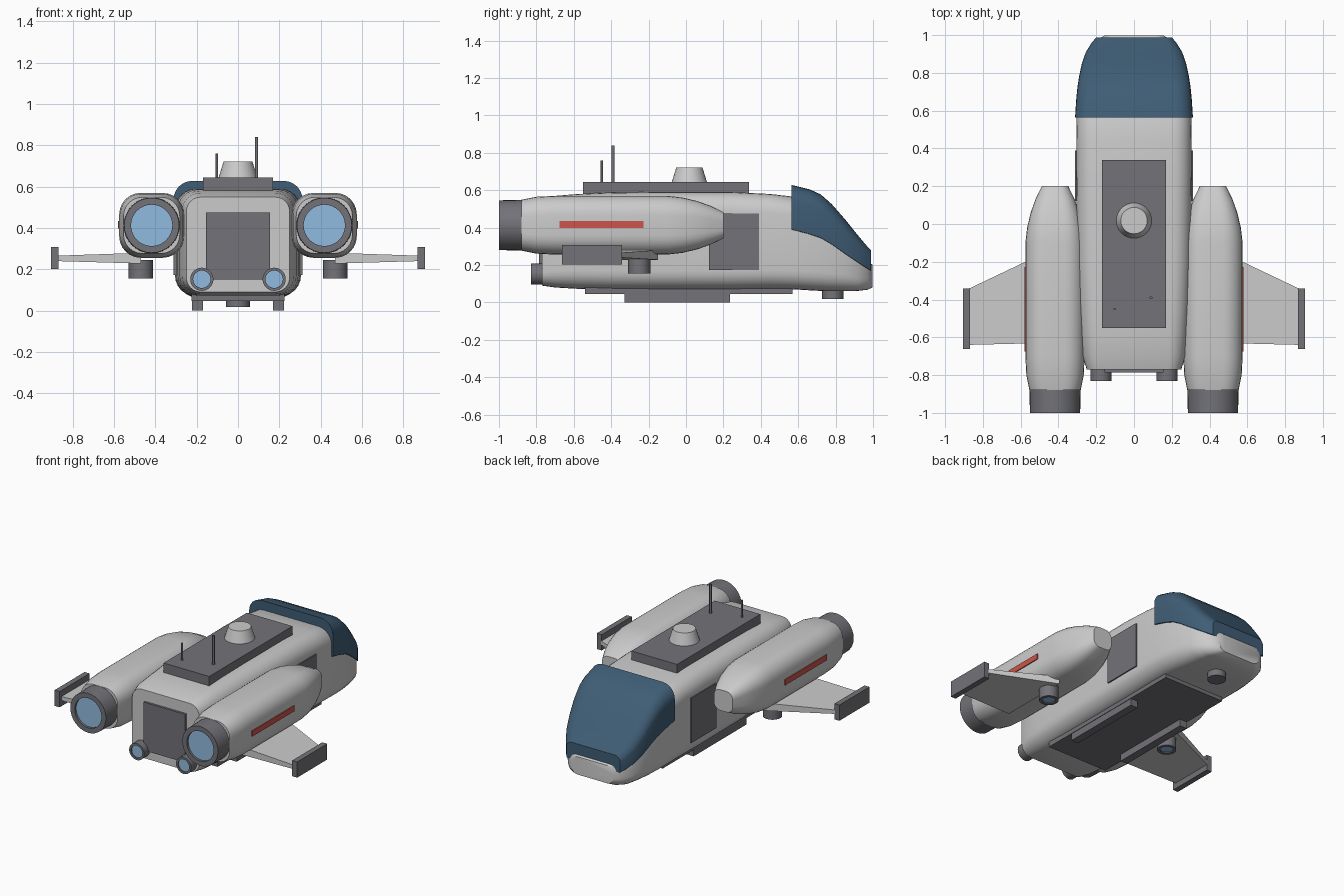
import bpy, bmesh
from math import sin, cos, pi

if "Cube" in bpy.data.objects:
    bpy.data.objects.remove(bpy.data.objects["Cube"])


def material(name, rgb):
    m = bpy.data.materials.new(name)
    m.diffuse_color = (*rgb, 1)
    m.use_nodes = True
    m.node_tree.nodes["Principled BSDF"].inputs["Base Color"].default_value = m.diffuse_color
    return m


DARK = material("dark_grey", (0.17, 0.17, 0.19))
BLUE = material("canopy_blue", (0.05, 0.11, 0.18))
GLOW = material("glow_blue", (0.28, 0.5, 0.75))
RED = material("stripe_red", (0.6, 0.09, 0.07))


def finish(name, bm, mat, mirror):
    bmesh.ops.recalc_face_normals(bm, faces=bm.faces)
    me = bpy.data.meshes.new(name)
    bm.to_mesh(me)
    bm.free()
    ob = bpy.data.objects.new(name, me)
    bpy.context.collection.objects.link(ob)
    if mat:
        me.materials.append(mat)
    if mirror:
        ob.modifiers.new("Mirror", 'MIRROR').use_mirror_merge = False
    bpy.ops.object.select_all(action='DESELECT')
    ob.select_set(True)
    bpy.context.view_layer.objects.active = ob
    bpy.ops.object.shade_smooth_by_angle(angle=0.6)
    return ob


def skin(name, rings, mat=None, mirror=False):
    """Bridge successive point rings and cap both ends."""
    bm = bmesh.new()
    vs = [[bm.verts.new(p) for p in ring] for ring in rings]
    n = len(rings[0])
    for a, b in zip(vs, vs[1:]):
        for i in range(n):
            j = (i + 1) % n
            bm.faces.new((a[i], a[j], b[j], b[i]))
    bm.faces.new(vs[0])
    bm.faces.new(vs[-1])
    return finish(name, bm, mat, mirror)


def rounded(y, hw, zb, zt, rt, rb, cx=0, k=6):
    """Rounded rectangle across the y axis, with top and bottom corner radii."""
    pts = []
    corners = ((1, 1, rt), (-1, 1, rt), (-1, -1, rb), (1, -1, rb))
    for q, (sx, sz, r) in enumerate(corners):
        for i in range(k + 1):
            a = (q + i / k) * pi / 2
            z = zt - r if sz > 0 else zb + r
            pts.append((cx + sx * (hw - r) + r * cos(a), y, z + r * sin(a)))
    return pts


def lathe(name, c, axis, profile, mat=None, mirror=False, n=32):
    """Turn (radius, position) pairs about a line parallel to y or z through c."""
    rings = []
    for r, h in profile:
        circle = [(r * cos(2 * pi * i / n), r * sin(2 * pi * i / n)) for i in range(n)]
        rings.append([(c[0] + u, h, c[1] + v) if axis == 'y' else
                      (c[0] + u, c[1] + v, h) for u, v in circle])
    return skin(name, rings, mat, mirror)


def box(name, x, y, z, mat=None, mirror=False):
    rings = [[(x[0], yy, z[0]), (x[1], yy, z[0]), (x[1], yy, z[1]), (x[0], yy, z[1])] for yy in y]
    return skin(name, rings, mat, mirror)


# Hull: rounded sections from the rear to the nose
skin("hull", [rounded(*s) for s in (
    (-0.77, 0.25, 0.09, 0.55, 0.07, 0.07),
    (-0.70, 0.272, 0.08, 0.57, 0.09, 0.09),
    (-0.58, 0.283, 0.073, 0.58, 0.10, 0.10),
    (-0.42, 0.292, 0.07, 0.587, 0.10, 0.10),
    (-0.20, 0.30, 0.07, 0.59, 0.10, 0.10),
    (0.25, 0.305, 0.07, 0.59, 0.10, 0.10),
    (0.45, 0.305, 0.073, 0.58, 0.10, 0.10),
    (0.58, 0.303, 0.07, 0.565, 0.10, 0.10),
    (0.66, 0.298, 0.065, 0.53, 0.10, 0.10),
    (0.75, 0.288, 0.06, 0.47, 0.10, 0.10),
    (0.85, 0.268, 0.06, 0.36, 0.09, 0.09),
    (0.92, 0.240, 0.062, 0.28, 0.07, 0.07),
    (0.97, 0.200, 0.068, 0.225, 0.05, 0.06),
    (0.998, 0.158, 0.08, 0.20, 0.05, 0.05))])

# Canopy over the nose
skin("canopy", [rounded(*s, 0.004) for s in (
    (0.565, 0.312, 0.39, 0.628, 0.09),
    (0.66, 0.306, 0.365, 0.605, 0.09),
    (0.72, 0.300, 0.345, 0.578, 0.09),
    (0.78, 0.291, 0.31, 0.525, 0.085),
    (0.85, 0.276, 0.26, 0.445, 0.08),
    (0.91, 0.255, 0.22, 0.37, 0.065),
    (0.96, 0.224, 0.187, 0.31, 0.05),
    (0.988, 0.200, 0.17, 0.28, 0.04))], BLUE)

# Engine nacelles
NX, NZ = 0.418, 0.413
skin("nacelle", [rounded(y, r, NZ - r, NZ + r, r * 0.66, r * 0.66, NX) for y, r in (
    (-0.88, 0.136), (-0.80, 0.152), (-0.70, 0.157), (-0.10, 0.157), (-0.02, 0.148),
    (0.06, 0.129), (0.13, 0.104), (0.20, 0.070))], mirror=True)
lathe("nozzle", (NX, NZ), 'y', [(0.1, -0.95), (0.1, -1), (0.133, -1), (0.136, -0.86)], DARK, True)
lathe("nozzle_glow", (NX, NZ), 'y', [(0.1, -0.985), (0.1, -0.94)], GLOW, True)
box("nacelle_stripe", (0.56, 0.581), (-0.675, -0.228), (0.398, 0.435), RED, True)

# Small rear thrusters and rear door
lathe("rear_thruster", (0.175, 0.152), 'y',
      [(0.042, -0.80), (0.042, -0.83), (0.056, -0.83), (0.056, -0.74)], DARK, True)
lathe("rear_thruster_glow", (0.175, 0.152), 'y', [(0.042, -0.822), (0.042, -0.79)], GLOW, True)
box("rear_door", (-0.155, 0.155), (-0.785, -0.75), (0.15, 0.475), DARK)

# Side doors
box("side_door", (0.28, 0.313), (0.122, 0.39), (0.173, 0.475), DARK, True)

# Wings with tip plates
skin("wing", [[(x, f, zb), (x, r, zb), (x, r, zt), (x, f, zt)] for x, f, r, zb, zt in (
    (0.47, -0.15, -0.63, 0.228, 0.28), (0.88, -0.345, -0.64, 0.24, 0.266))], mirror=True)
box("wing_tip", (0.868, 0.905), (-0.662, -0.342), (0.202, 0.308), DARK, True)

# Lift thrusters under the wings
lathe("lift_thruster", (0.47, -0.25), 'z',
      [(0.04, 0.175), (0.04, 0.155), (0.059, 0.155), (0.059, 0.245)], DARK, True)
lathe("lift_thruster_glow", (0.47, -0.25), 'z', [(0.04, 0.162), (0.04, 0.18)], GLOW, True)

# Roof plate, turret and antennas
box("roof_plate", (-0.17, 0.17), (-0.55, 0.338), (0.57, 0.645), DARK)
lathe("roof_turret", (0, 0.018), 'z', [(0.095, 0.64), (0.07, 0.722)])
lathe("tall_antenna", (0.09, -0.39), 'z', [(0.008, 0.64), (0.008, 0.84)], DARK, n=12)
lathe("short_antenna", (-0.102, -0.45), 'z', [(0.006, 0.64), (0.006, 0.76)], DARK, n=12)

# Belly plate, landing skids and nose sensor
box("belly_plate", (-0.225, 0.225), (-0.54, 0.57), (0.046, 0.085), DARK)
box("landing_skid", (0.17, 0.222), (-0.33, 0.235), (0, 0.05), DARK, True)
lathe("nose_sensor", (0, 0.785), 'z', [(0.057, 0.018), (0.057, 0.08)], DARK)
